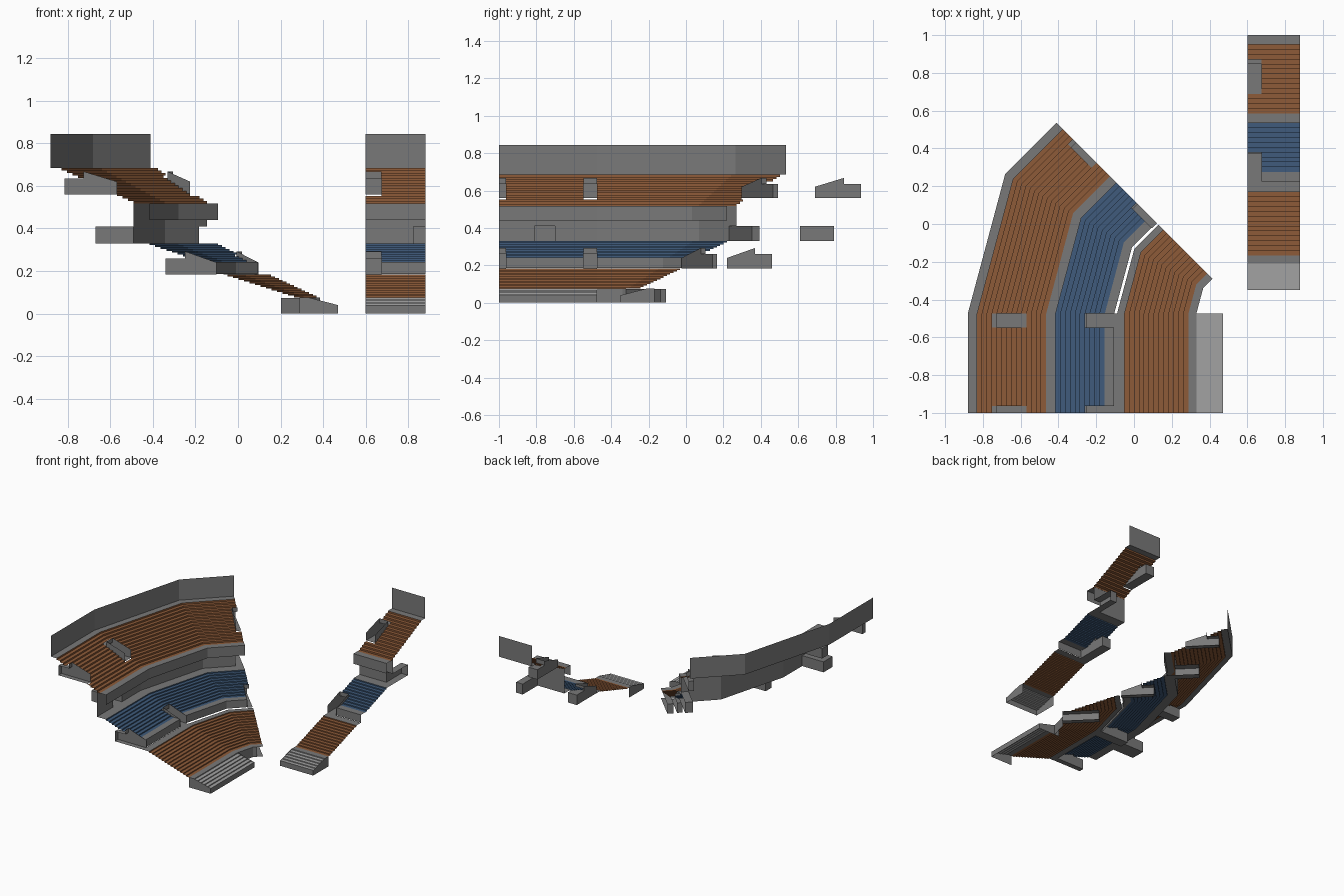
import bpy, math

if "Cube" in bpy.data.objects:
    bpy.data.objects.remove(bpy.data.objects["Cube"])

# ---------- materials ----------
def material(name, rgb):
    m = bpy.data.materials.new(name)
    m.diffuse_color = (*rgb, 1)
    m.use_nodes = True
    m.node_tree.nodes["Principled BSDF"].inputs["Base Color"].default_value = m.diffuse_color
    return m

GREY = material("concrete grey", (0.19, 0.19, 0.19))
LIGHT = material("pale concrete", (0.36, 0.36, 0.36))
ORANGE = material("seat orange", (0.27, 0.105, 0.04))
BLUE = material("seat blue", (0.05, 0.105, 0.20))

# ---------- paths: d = distance from the back wall, s = station along the stand ----------
C15, C45 = math.cos(math.radians(15)), math.sqrt(0.5)

def corner_point(d, s, z):
    r = 1.48 - d
    if s == "bend":
        return (0.6 - r * math.cos(math.pi / 6), -0.475 + r * 0.5, z)
    if isinstance(s, tuple):                      # inset from the diagonal cut
        return (0.6 - r * C15 * C45 - s[0] * C45, -0.475 + r * C15 * C45 - s[0] * C45, z)
    return (0.6 - r, s, z)

def straight_point(d, s, z):
    return (s, 1 - d, z)

def make(name, verts, faces, mat):
    me = bpy.data.meshes.new(name)
    me.from_pydata(verts, [], faces)
    me.materials.append(mat)
    ob = bpy.data.objects.new(name, me)
    bpy.context.collection.objects.link(ob)

def sheet(name, pt, prof, stations, mat, hole=None, skip=()):
    """Sweep a (d, z) profile along the stations, leaving out faces in the hole range."""
    n = len(stations)
    verts = [pt(d, s, z) for d, z in prof for s in stations]
    faces = []
    for i in range(len(prof) - 1):
        dm = (prof[i][0] + prof[i + 1][0]) / 2
        zm = (prof[i][1] + prof[i + 1][1]) / 2
        inside = hole and hole[0] < dm < hole[1] and hole[2] < zm < hole[3]
        for j in range(n - 1):
            if not (inside and j in skip):
                faces.append((i * n + j, (i + 1) * n + j, (i + 1) * n + j + 1, i * n + j + 1))
    make(name, verts, faces, mat)

def steps(d0, z0, d1, z1, n):
    prof = [(d0, z0)]
    for k in range(n):
        z = z0 + (z1 - z0) * (k + 1) / n
        prof += [(d0 + (d1 - d0) * k / n, z), (d0 + (d1 - d0) * (k + 1) / n, z)]
    return prof

def cap(name, pt, outline, s, mat, flip=False):
    verts = [pt(d, s, z) for d, z in outline]
    idx = list(range(len(verts)))
    make(name, verts, [idx[::-1] if flip else idx], mat)

def entrance(name, pt, a, b, d0, dm, d1, z0, zroof, ztop, zfront, walls):
    """Tunnel from d0 to dm, open ramp with sloped side walls from dm to d1."""
    # floor, closed back and roof with lintel
    sheet(name + "_shell", pt, [(d1, z0), (d0, z0), (d0, zroof), (dm, zroof), (dm, ztop)]
          if ztop > zroof else [(d1, z0), (d0, z0), (d0, zroof), (d1, zroof)], (a, b), GREY)
    outline = [(d0, z0), (d1, z0), (d1, zfront), (dm, ztop), (dm, zroof), (d0, zroof)]
    if ztop <= zroof:
        outline = [(d0, z0), (d1, z0), (d1, zroof), (d0, zroof)]
    if "a" in walls:
        cap(name + "_wall_a", pt, outline, a, GREY)
    if "b" in walls:
        cap(name + "_wall_b", pt, outline, b, GREY, True)

# ---------- one complete stand ----------
def stand(tag, pt, seat_st, seat_open, door_st, door_open, front_st, gap=()):
    up_hole = (0.125, 0.313, 0, 1)
    low_hole = (0.62, 0.78, 0, 1)
    # upper tier
    sheet(tag + "_back_wall", pt, [(0, 0.843), (0, 0.685), (0.05, 0.685)], seat_st, GREY)
    sheet(tag + "_upper_seats", pt, steps(0.05, 0.685, 0.415, 0.517, 14), seat_st, ORANGE,
          up_hole, seat_open)
    sheet(tag + "_upper_front", pt, [(0.415, 0.517), (0.465, 0.517), (0.465, 0.44)],
          seat_st, GREY)
    # middle tier
    sheet(tag + "_middle_back_wall", pt, [(0.39, 0.517), (0.39, 0.41), (0.39, 0.33), (0.465, 0.33)],
          door_st, GREY, (0.38, 0.40, 0.33, 0.41), door_open)
    sheet(tag + "_middle_seats", pt, steps(0.465, 0.33, 0.725, 0.243, 10), seat_st, BLUE,
          low_hole, seat_open)
    sheet(tag + "_middle_front", pt, [(0.725, 0.243), (0.775, 0.243), (0.775, 0.185)],
          seat_st, GREY, low_hole, seat_open)
    # lower tier
    sheet(tag + "_lower_walkway", pt, [(0.775, 0.183), (0.79, 0.183), (0.83, 0.183)],
          seat_st, GREY, (0.775, 0.79, 0, 1), gap)
    sheet(tag + "_lower_seats", pt, steps(0.83, 0.183, 1.168, 0.076, 13), seat_st, ORANGE)
    sheet(tag + "_lower_front", pt, [(1.168, 0.076), (1.21, 0.076)], seat_st, GREY)
    # pale front steps with end caps
    sheet(tag + "_front_steps", pt, steps(1.21, 0.076, 1.35, 0.04, 5), front_st, LIGHT)
    sheet(tag + "_front_wall", pt, [(1.35, 0.04), (1.35, 0)], front_st, GREY)
    side = [(1.168, 0), (1.35, 0), (1.35, 0.04), (1.21, 0.076), (1.168, 0.076)]
    cap(tag + "_front_cap_a", pt, side, front_st[0], GREY)
    cap(tag + "_front_cap_b", pt, side, front_st[1], GREY, True)
    # entrances: none of the cut ends get a wall
    for st, opens, kinds in ((seat_st, seat_open, ("upper", "middle")), (door_st, door_open, ("door",))):
        for i in opens:
            a, b = st[i], st[i + 1]
            walls = ("" if a == -1 else "a") + ("" if b in ((0,), 0.88) else "b")
            for kind in kinds:
                dims = {"upper": (0.065, 0.154, 0.311, 0.56, 0.635, 0.668, 0.62),
                        "middle": (0.54, 0.63, 0.78, 0.184, 0.26, 0.293, 0.24),
                        "door": (0.21, 0.21, 0.39, 0.33, 0.41, 0.41, 0.41)}[kind]
                entrance(f"{tag}_{kind}_entrance_{i}", pt, a, b, *dims, walls)

# curved corner block
stand("corner", corner_point,
      [-1, -0.9625, -0.5475, -0.475, "bend", (0.0375,), (0,)], (0, 2, 5),
      [-1, -0.81, -0.70, -0.475, "bend", (0.055,), (0,)], (1, 5),
      [-1, -0.475], gap=(3, 4, 5))
# low wall and tunnel at the diagonal end of the corner
sheet("corner_pitch_wall", corner_point, [(1.21, 0.076), (1.21, 0)],
      [-0.475, "bend", (0.042,)], GREY)
entrance("corner_pitch_tunnel", corner_point, (0.042,), (0,), 0.94, 0.94, 1.21,
         0, 0.074, 0.074, 0.074, "a")

# straight block
stand("straight", straight_point, [0.6, 0.675, 0.88], (0,),
      [0.6, 0.825, 0.88], (1,), [0.6, 0.88])
